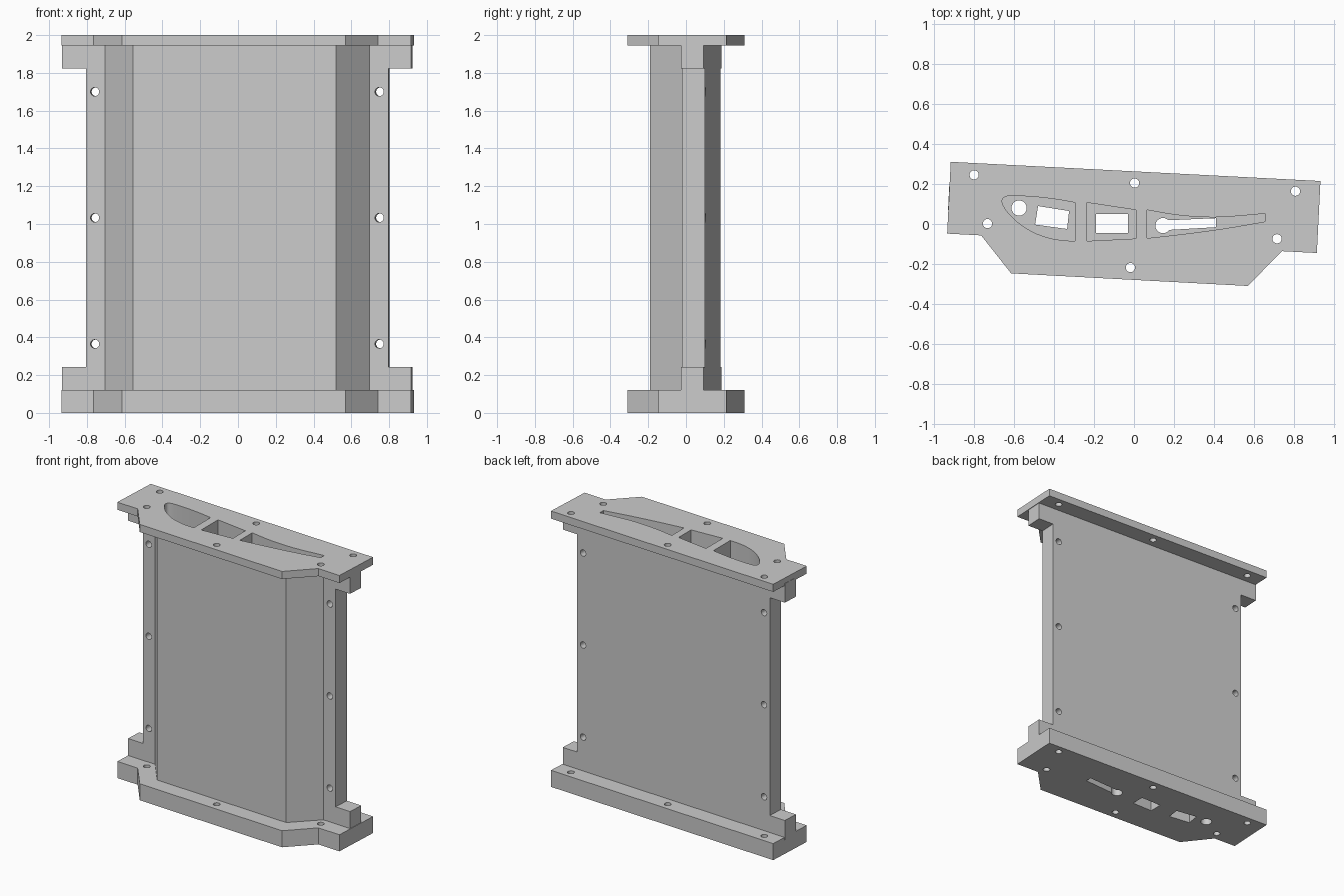
import bpy, bmesh, math
from mathutils import Matrix

if "Cube" in bpy.data.objects:
    bpy.data.objects.remove(bpy.data.objects["Cube"])

TILT = Matrix.Rotation(math.radians(-2.95), 4, 'Z')
grey = bpy.data.materials.new("plain_grey")
grey.diffuse_color = (0.6, 0.6, 0.6, 1)
grey.use_nodes = True
grey.node_tree.nodes["Principled BSDF"].inputs["Base Color"].default_value = grey.diffuse_color


def prism(name, pts, lo, hi, matrix=None):
    """Extrude a 2D outline from lo to hi along z, then place it."""
    bm = bmesh.new()
    face = bm.faces.new([bm.verts.new((x, y, lo)) for x, y in pts])
    new = bmesh.ops.extrude_face_region(bm, geom=[face])["geom"]
    bmesh.ops.translate(bm, vec=(0, 0, hi - lo),
                        verts=[v for v in new if isinstance(v, bmesh.types.BMVert)])
    bmesh.ops.recalc_face_normals(bm, faces=bm.faces[:])
    if matrix:
        bm.transform(matrix)
    me = bpy.data.meshes.new(name)
    bm.to_mesh(me)
    bm.free()
    me.materials.append(grey)
    ob = bpy.data.objects.new(name, me)
    bpy.context.collection.objects.link(ob)
    return ob


def circle(x, y, r, n=32):
    return [(x + r * math.cos(2 * math.pi * i / n),
             y + r * math.sin(2 * math.pi * i / n)) for i in range(n)]


def smooth(pts, steps=6):
    """Catmull-Rom curve through the points."""
    p = [pts[0]] + pts + [pts[-1]]
    out = []
    for i in range(1, len(p) - 2):
        for s in range(steps):
            t = s / steps
            out.append(tuple(0.5 * (2 * b + (c - a) * t + (2 * a - 5 * b + 4 * c - d) * t * t
                                    + (3 * b - a - 3 * c + d) * t ** 3)
                             for a, b, c, d in zip(p[i - 1], p[i], p[i + 1], p[i + 2])))
    return out + [pts[-1]]


def combine(target, tools, operation):
    for tool in tools:
        mod = target.modifiers.new("bool", 'BOOLEAN')
        mod.operation, mod.solver, mod.object = operation, 'EXACT', tool
    dg = bpy.context.evaluated_depsgraph_get()
    me = bpy.data.meshes.new_from_object(target.evaluated_get(dg))
    target.modifiers.clear()
    target.data = me
    for tool in tools:
        bpy.data.objects.remove(tool)


# End plates
plate = [(-0.917, 0.311), (0.933, 0.215), (0.915, -0.145), (0.74, -0.136),
         (0.57, -0.31), (-0.615, -0.247), (-0.765, -0.057), (-0.935, -0.048)]
block = prism("mould_block", plate, 0, 0.12)
top_plate = prism("top_plate", plate, 1.945, 2)

# Flange panel with corner ears, drawn in x-z and extruded through its depth
panel_outline = [(-0.933, 0.1), (0.917, 0.1), (0.917, 0.243), (0.797, 0.243),
                 (0.797, 1.822), (0.917, 1.822), (0.917, 1.96), (-0.933, 1.96),
                 (-0.933, 1.822), (-0.808, 1.822), (-0.808, 0.243), (-0.933, 0.243)]
UPRIGHT = TILT @ Matrix.Rotation(math.pi / 2, 4, 'X')
panel = prism("flange_panel", panel_outline, -0.141, -0.021, UPRIGHT)

# Bevelled front of the body
front = prism("body_front", [(-0.705, 0.057), (-0.555, -0.134), (0.52, -0.19),
                             (0.695, -0.015), (0.69, 0.04), (-0.7, 0.11)], 0.1, 1.96)
combine(block, [top_plate, panel, front], 'UNION')

# Three wing-section pockets, open at the top
nose = smooth([(-0.295, 0.107), (-0.4, 0.125), (-0.5, 0.136), (-0.6, 0.141), (-0.645, 0.136),
               (-0.66, 0.115), (-0.65, 0.085), (-0.62, 0.045), (-0.57, 0.0), (-0.5, -0.043),
               (-0.42, -0.071), (-0.36, -0.081), (-0.295, -0.086)])
middle = [(-0.235, 0.107), (0.01, 0.07), (0.01, -0.073), (-0.235, -0.085)]
tail = (smooth([(0.065, 0.07), (0.2, 0.047), (0.32, 0.036), (0.45, 0.035), (0.655, 0.052)])
        + smooth([(0.655, 0.012), (0.45, -0.023), (0.25, -0.05), (0.065, -0.071)]))
cuts = [prism("pocket", p, 0.12, 2.1) for p in (nose, middle, tail)]

# Floor openings below the pockets
for p in (circle(-0.575, 0.08, 0.038),
          [(-0.48, 0.09), (-0.325, 0.065), (-0.335, -0.025), (-0.495, -0.003)],
          [(-0.19, 0.05), (-0.03, 0.05), (-0.03, -0.045), (-0.19, -0.045)],
          circle(0.145, -0.008, 0.038),
          [(0.15, 0.018), (0.41, 0.029), (0.41, -0.016), (0.15, -0.031)]):
    cuts.append(prism("floor_opening", p, -0.1, 0.2))

# Bolt holes through both plates
for x, y in ((-0.8, 0.246), (0.003, 0.205), (0.808, 0.164),
             (-0.733, 0.002), (-0.018, -0.218), (0.716, -0.074)):
    for lo, hi in ((-0.1, 0.18), (1.9, 2.1)):
        cuts.append(prism("plate_hole", circle(x, y, 0.023), lo, hi))

# Bolt holes through the side flanges
for x in (-0.76, 0.748):
    for z in (0.365, 1.033, 1.7):
        cuts.append(prism("flange_hole", circle(x, z, 0.023), -0.25, 0.05, UPRIGHT))
combine(block, cuts, 'DIFFERENCE')

bpy.context.view_layer.objects.active = block
block.select_set(True)
bpy.ops.object.shade_smooth_by_angle(angle=math.radians(30))
